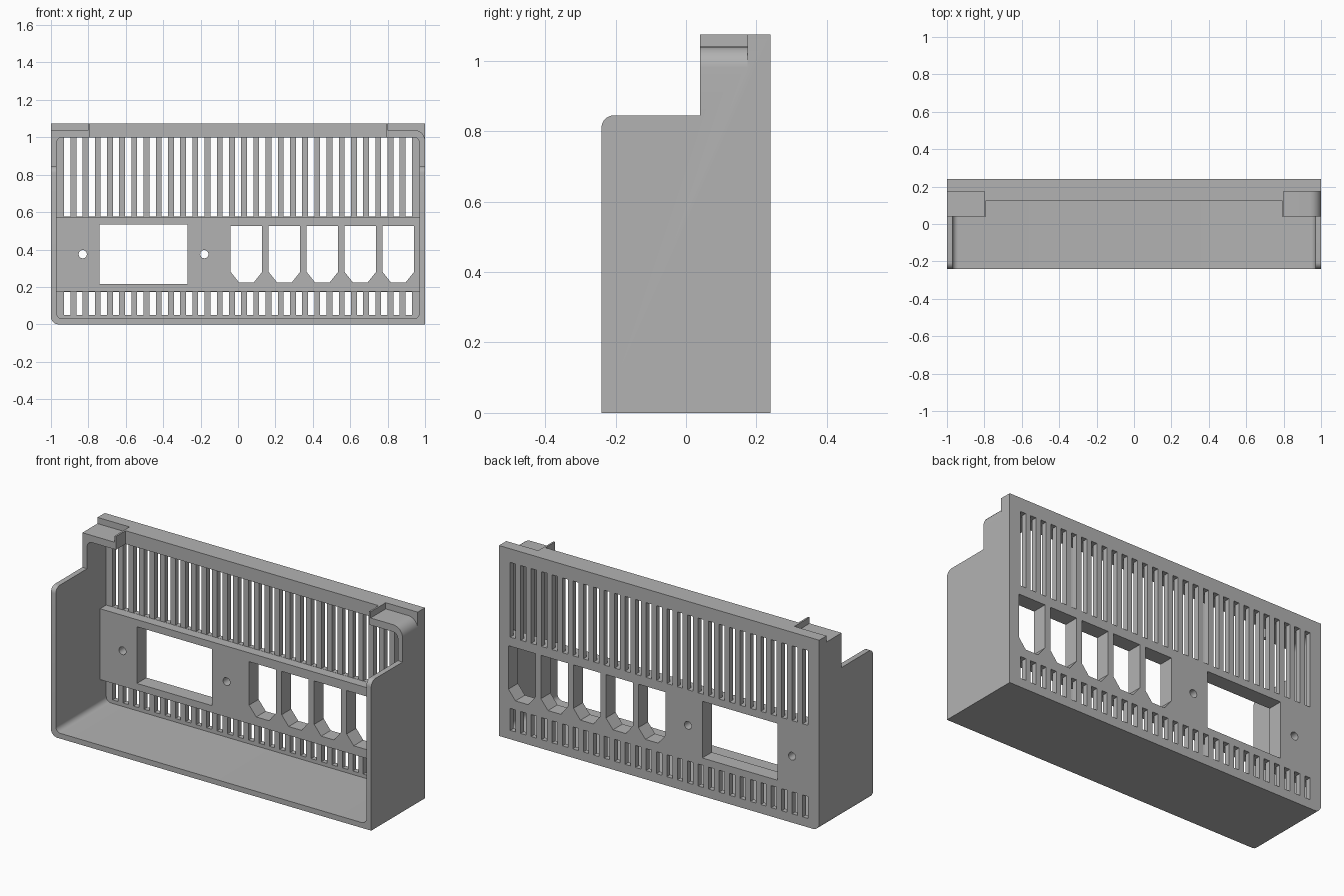
import bpy, bmesh
from math import sin, cos, pi, radians

if "Cube" in bpy.data.objects:
    bpy.data.objects.remove(bpy.data.objects["Cube"])

grey = bpy.data.materials.new("plain grey")
grey.use_nodes = True
COLOR = (0.448, 0.448, 0.448, 1)
grey.diffuse_color = COLOR
grey.node_tree.nodes["Principled BSDF"].inputs["Base Color"].default_value = COLOR


def arc(cx, cz, r, start, end, steps=8):
    angles = [radians(start + (end - start) * i / steps) for i in range(steps + 1)]
    return [(cx + r * cos(a), cz + r * sin(a)) for a in angles]


def rect(x0, x1, z0, z1):
    return [(x0, z0), (x1, z0), (x1, z1), (x0, z1)]


def prisms(name, outlines, lo, hi, axis="Y"):
    """Extrude closed outlines along an axis into one object."""
    bm = bmesh.new()
    for pts in outlines:
        place = (lambda p, d: (p[0], d, p[1])) if axis == "Y" else (lambda p, d: (d, p[0], p[1]))
        a = [bm.verts.new(place(p, lo)) for p in pts]
        b = [bm.verts.new(place(p, hi)) for p in pts]
        bm.faces.new(a)
        bm.faces.new(b[::-1])
        for i in range(len(pts)):
            j = (i + 1) % len(pts)
            bm.faces.new((a[j], a[i], b[i], b[j]))
    bmesh.ops.recalc_face_normals(bm, faces=bm.faces)
    mesh = bpy.data.meshes.new(name)
    bm.to_mesh(mesh)
    bm.free()
    mesh.materials.append(grey)
    obj = bpy.data.objects.new(name, mesh)
    bpy.context.collection.objects.link(obj)
    return obj


def combine(target, tool, operation="DIFFERENCE"):
    bpy.ops.object.select_all(action="DESELECT")
    bpy.context.view_layer.objects.active = target
    target.select_set(True)
    mod = target.modifiers.new("combine", "BOOLEAN")
    mod.operation, mod.solver, mod.object = operation, "EXACT", tool
    bpy.ops.object.modifier_apply(modifier=mod.name)
    bpy.data.objects.remove(tool)


# Solid housing: stepped side profile with a rounded front shoulder
profile = [(-0.24, 0), (0.24, 0), (0.24, 1.075), (0.04, 1.075), (0.04, 0.845)]
profile += arc(-0.205, 0.81, 0.035, 90, 180)
housing = prisms("housing", [profile], -1, 1, "X")

# Rounded lower edge on one side
bm = bmesh.new()
bm.from_mesh(housing.data)
edge = [e for e in bm.edges if all(v.co.x < -0.99 and v.co.z < 0.01 for v in e.verts)]
bmesh.ops.bevel(bm, geom=edge, offset=0.04, segments=8, profile=0.5, affect="EDGES")
bm.to_mesh(housing.data)
bm.free()

# Open cavity with rounded inner corners
r = 0.03
cavity = (arc(0.94, 0.97, r, 0, 90) + arc(-0.94, 0.97, r, 90, 180)
          + arc(-0.94, 0.06, r, 180, 270) + arc(0.94, 0.06, r, 270, 360))
combine(housing, prisms("cavity_cutter", [cavity], -0.5, 0.21))

# Top rail set back between the corner blocks
combine(housing, prisms("rail_cutter", [rect(-0.79, 0.79, 0.9, 1.2)], -0.5, 0.125))

# Corner block recesses, one of them with a rounded outer corner
combine(housing, prisms("left_recess_cutter",
        [[(0.8, 1.2), (0.8, 1.04)] + arc(0.94, 0.98, 0.06, 90, 0) + [(1.1, 0.98), (1.1, 1.2)]],
        -0.1, 0.175))
combine(housing, prisms("right_recess_cutter", [rect(-1.1, -0.8, 1.04, 1.2)], -0.1, 0.175))

# Vent slots, two rows
slots = []
for i in range(29):
    x = -0.913 + i * 1.826 / 28
    for z0, z1 in ((0.05, 0.174), (0.576, 0.998)):
        slots.append(rect(x - 0.017, x + 0.017, z0, z1))
combine(housing, prisms("slot_cutter", slots, 0.19, 0.3))

# Thick mounting panel
combine(housing, prisms("panel", [rect(-0.98, 0.98, 0.175, 0.575)], 0.155, 0.22), "UNION")

# Display window, screw holes and clipped connector ports
openings = [rect(-0.74, -0.27, 0.215, 0.535)]
for x in (-0.83, -0.18):
    openings.append(arc(x, 0.375, 0.022, 0, 345, 23))
for i in range(5):
    c, w = 0.045 + i * 0.203, 0.084
    openings.append([(c - w, 0.525), (c - w, 0.28), (c - 0.04, 0.225),
                     (c + 0.04, 0.225), (c + w, 0.28), (c + w, 0.525)])
combine(housing, prisms("opening_cutter", openings, 0.1, 0.3))

bpy.ops.object.select_all(action="DESELECT")
bpy.context.view_layer.objects.active = housing
housing.select_set(True)
bpy.ops.object.shade_smooth_by_angle(angle=radians(30))
